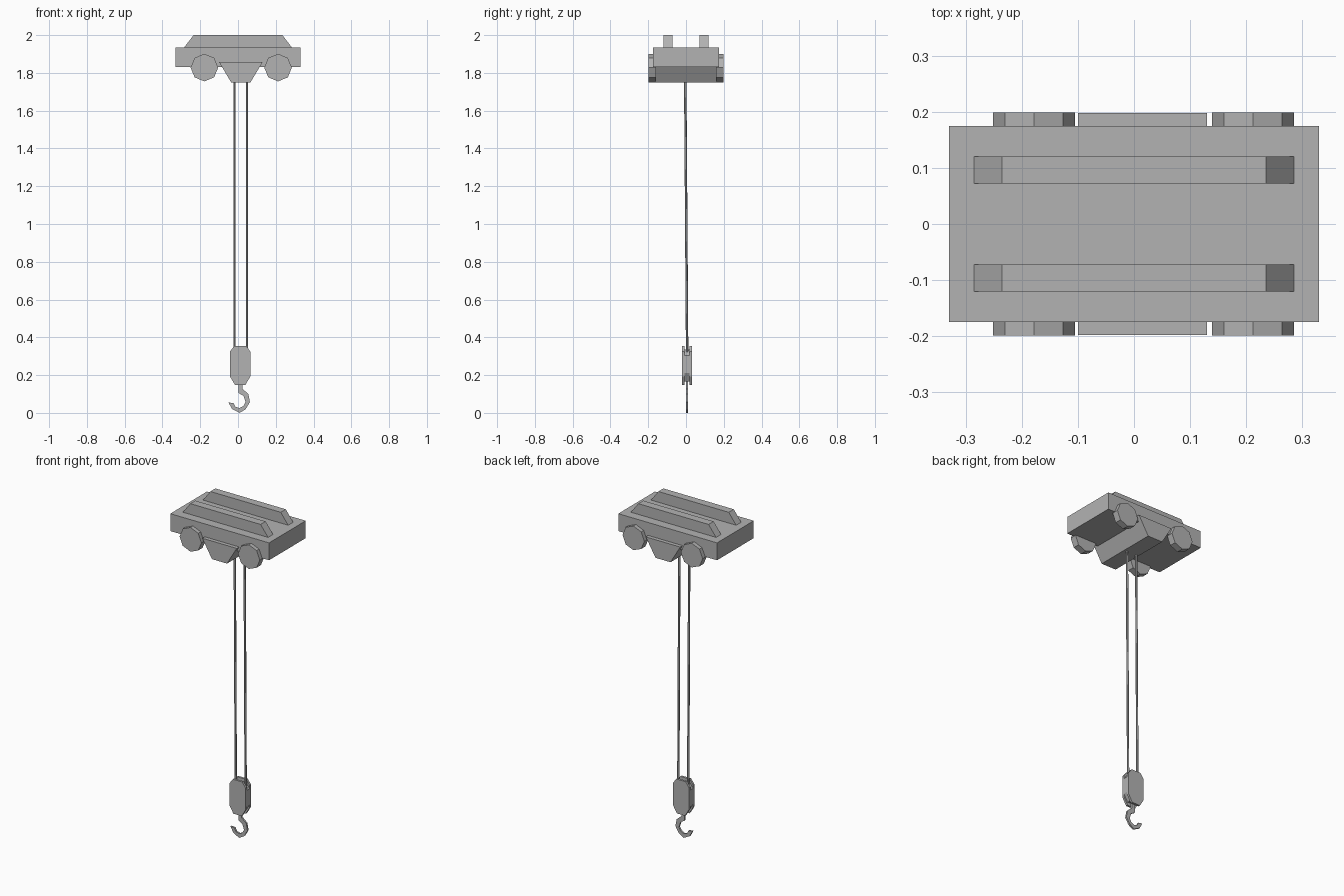
import bpy, bmesh
from math import cos, sin, pi
from mathutils import Vector

cube = bpy.data.objects.get("Cube")
if cube:
    bpy.data.objects.remove(cube, do_unlink=True)

GREY = (0.45, 0.45, 0.45, 1)
grey = bpy.data.materials.new("plain grey")
grey.use_nodes = True
grey.diffuse_color = GREY
grey.node_tree.nodes["Principled BSDF"].inputs["Base Color"].default_value = GREY


def finish(name, bm):
    bmesh.ops.recalc_face_normals(bm, faces=bm.faces)
    mesh = bpy.data.meshes.new(name)
    bm.to_mesh(mesh)
    bm.free()
    mesh.materials.append(grey)
    obj = bpy.data.objects.new(name, mesh)
    bpy.context.collection.objects.link(obj)
    return obj


def prism(name, outline, y0, y1):
    """Extrude an x-z outline along y."""
    bm = bmesh.new()
    face = bm.faces.new([bm.verts.new((x, y0, z)) for x, z in outline])
    new = bmesh.ops.extrude_face_region(bm, geom=[face])["geom"]
    verts = [g for g in new if isinstance(g, bmesh.types.BMVert)]
    bmesh.ops.translate(bm, verts=verts, vec=(0, y1 - y0, 0))
    return finish(name, bm)


def rod(name, start, end, radius, sides):
    a, b = Vector(start), Vector(end)
    bm = bmesh.new()
    bmesh.ops.create_cone(bm, cap_ends=True, segments=sides, radius1=radius,
                          radius2=radius, depth=(b - a).length)
    turn = (b - a).to_track_quat('Z', 'Y').to_matrix()
    bmesh.ops.rotate(bm, verts=bm.verts, matrix=turn)
    bmesh.ops.translate(bm, verts=bm.verts, vec=(a + b) / 2)
    return finish(name, bm)


def block_outline(low, high, half=0.0535, mid=0.0115):
    """Tall plate with cut corners."""
    right = [(half - 0.026, low), (half, low + 0.044),
             (half, high - 0.03), (half - 0.022, high)]
    return ([(mid + x, z) for x, z in right]
            + [(mid - x, z) for x, z in reversed(right)])


# Trolley body and the cable housing slung under it
prism("trolley_body", [(-0.33, 1.83), (0.33, 1.83), (0.33, 1.935), (-0.33, 1.935)],
      -0.175, 0.175)
prism("cable_housing", [(-0.10, 1.857), (-0.035, 1.748), (0.065, 1.748), (0.13, 1.857)],
      -0.198, 0.198)

# Rails and wheels on both sides
for side, label in ((-1, "front"), (1, "back")):
    prism(label + "_rail",
          [(-0.285, 1.935), (0.285, 1.935), (0.235, 2.0), (-0.235, 2.0)],
          side * 0.072, side * 0.12)
    for x, hand in ((-0.178, "right"), (0.212, "left")):
        rim = [(x + 0.073 * cos(i * pi / 4), 1.828 + 0.073 * sin(i * pi / 4))
               for i in range(8)]
        prism(f"{label}_{hand}_wheel", rim, side * 0.158, side * 0.199)

# Hoist cables
for x, hand in ((-0.019, "right"), (0.047, "left")):
    rod(hand + "_cable", (x, -0.004, 1.76), (x, 0.006, 0.32), 0.0065, 6)

# Pulley block: two cheek plates around a shorter core
prism("front_cheek", block_outline(0.148, 0.355), -0.021, -0.008)
prism("back_cheek", block_outline(0.148, 0.355), 0.019, 0.032)
prism("pulley_core", block_outline(0.166, 0.335), -0.008, 0.019)

# Hook, outer edge then inner edge
outer = [(0.024, 0.175), (0.024, 0.13), (0.055, 0.103), (0.063, 0.06),
         (0.04, 0.022), (0.008, 0.003), (-0.032, 0.024), (-0.05, 0.058)]
inner = [(-0.024, 0.055), (-0.013, 0.035), (0.008, 0.029), (0.029, 0.04),
         (0.04, 0.06), (0.029, 0.093), (0.003, 0.108), (0.003, 0.175)]
prism("hook", [(x, z - 0.003) for x, z in outer + inner], 0.0, 0.011)
